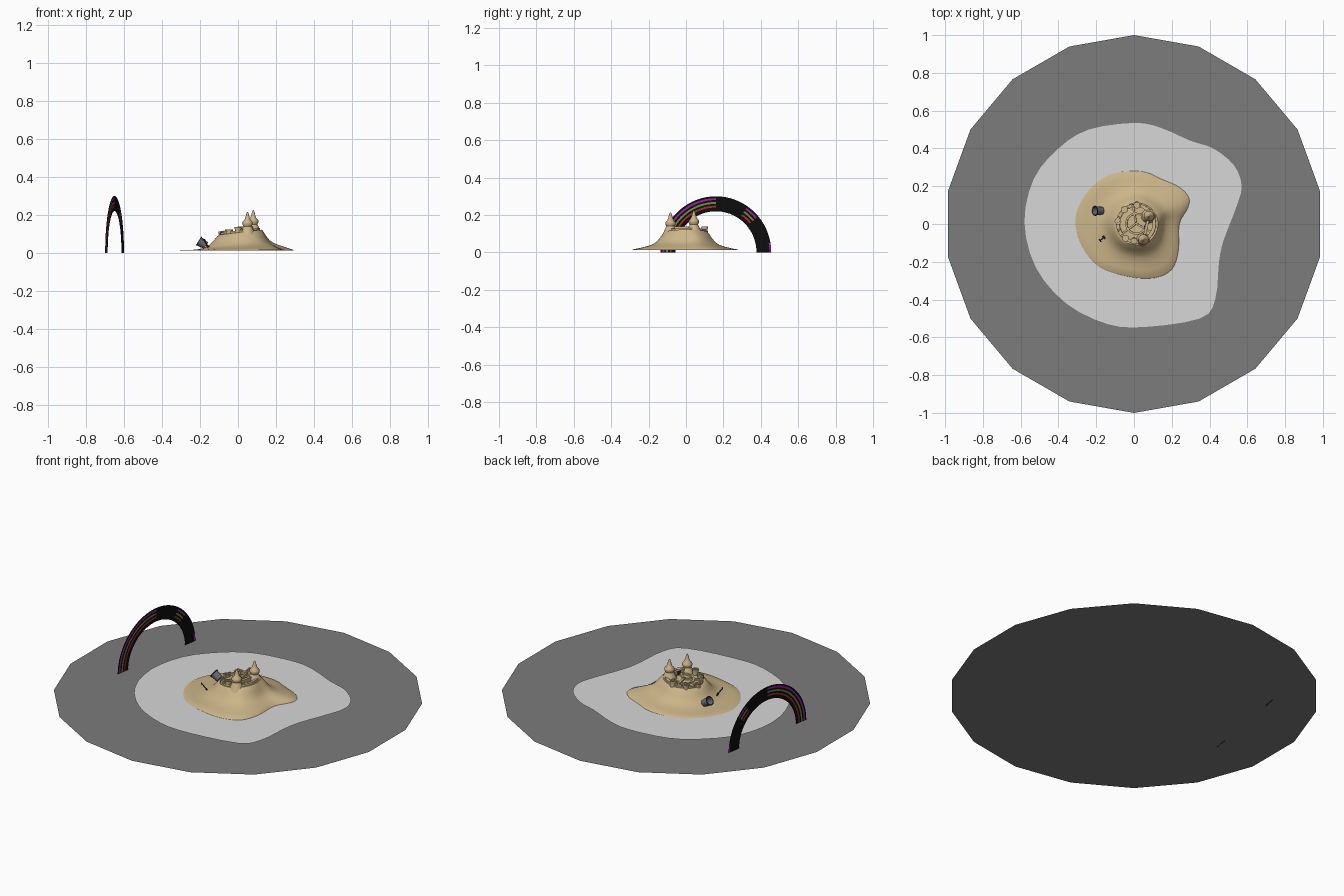
import bpy, bmesh, math
from mathutils import Vector, Matrix

if "Cube" in bpy.data.objects:
    bpy.data.objects.remove(bpy.data.objects["Cube"])


def mat(name, r, g, b):
    m = bpy.data.materials.new(name)
    m.diffuse_color = (r, g, b, 1)
    m.use_nodes = True
    m.node_tree.nodes["Principled BSDF"].inputs["Base Color"].default_value = m.diffuse_color
    return m


DARK = mat("dark grey water", 0.20, 0.20, 0.20)
LIGHT = mat("light grey foam", 0.68, 0.68, 0.68)
SAND = mat("sand", 0.60, 0.46, 0.25)
BLACK = mat("black", 0.004, 0.004, 0.004)
PURPLE = mat("purple", 0.40, 0.01, 0.40)
GREEN = mat("green", 0.13, 0.30, 0.03)
RED = mat("red", 0.40, 0.02, 0.03)
SLATE = mat("slate grey", 0.13, 0.15, 0.17)
IRON = mat("dark iron", 0.03, 0.03, 0.035)


def finish(name, bm, mats, matrix=Matrix(), smooth=False):
    me = bpy.data.meshes.new(name)
    bm.to_mesh(me)
    bm.free()
    for m in mats:
        me.materials.append(m)
    ob = bpy.data.objects.new(name, me)
    bpy.context.collection.objects.link(ob)
    ob.matrix_world = matrix
    if smooth:
        bpy.ops.object.select_all(action='DESELECT')
        ob.select_set(True)
        bpy.context.view_layer.objects.active = ob
        bpy.ops.object.shade_smooth_by_angle(angle=math.radians(40))
    return ob


def closed_spline(pts, sub):
    """Smooth closed outline through pts (Catmull-Rom), counterclockwise."""
    out, n = [], len(pts)
    for i in range(n):
        a, b, c, d = (Vector(pts[(i + k) % n]) for k in (-1, 0, 1, 2))
        for s in range(sub):
            t = s / sub
            out.append(0.5 * (2 * b + (c - a) * t + (2 * a - 5 * b + 4 * c - d) * t * t
                              + (3 * b - a - 3 * c + d) * t ** 3))
    return out


def lathe(name, profile, m, matrix=Matrix(), sides=16, closed=False):
    """Spin (radius, z) points about z; closed=True joins the profile into a loop."""
    bm = bmesh.new()
    rings = []
    for r, z in profile:
        if r < 1e-5:
            rings.append([bm.verts.new((0, 0, z))] * sides)
        else:
            rings.append([bm.verts.new((r * math.cos(2 * math.pi * i / sides),
                                        r * math.sin(2 * math.pi * i / sides), z))
                          for i in range(sides)])
    pairs = list(zip(rings, rings[1:])) + ([(rings[-1], rings[0])] if closed else [])
    for a, b in pairs:
        for i in range(sides):
            j = (i + 1) % sides
            bm.faces.new(list(dict.fromkeys((a[i], a[j], b[j], b[i]))))
    bmesh.ops.recalc_face_normals(bm, faces=bm.faces)
    return finish(name, bm, [m], matrix, True)


def box(name, size, m, matrix):
    bm = bmesh.new()
    bmesh.ops.create_cube(bm, size=1, matrix=Matrix.Diagonal((*size, 1)))
    return finish(name, bm, [m], matrix)


def at(x, y, z):
    return Matrix.Translation((x, y, z))


# water disc: 18 sides, a vertex on +y
bm = bmesh.new()
bm.faces.new([bm.verts.new((math.sin(-k * math.pi / 9), math.cos(k * math.pi / 9), 0.004))
              for k in range(18)])
finish("water_disc", bm, [DARK])

# foam sheet around the island
foam = [(0, .535), (-.24, .5), (-.40, .40), (-.53, .24), (-.58, .01), (-.52, -.23),
        (-.36, -.42), (-.14, -.53), (.06, -.545), (.35, -.50), (.43, -.40), (.45, -.2),
        (.475, -.085), (.54, .085), (.57, .20), (.53, .31), (.42, .40), (.30, .44), (.14, .51)]
bm = bmesh.new()
bm.faces.new([bm.verts.new((p.x, p.y, 0.011)) for p in closed_spline(foam, 3)])
finish("foam_sheet", bm, [LIGHT])

# sand island: rings blended from the shore outline to the castle plateau
shore = [(0, .28), (-.12, .265), (-.22, .20), (-.29, .10), (-.31, 0), (-.275, -.12),
         (-.18, -.23), (-.02, -.28), (.11, -.285), (.20, -.24), (.235, -.14), (.24, 0),
         (.285, .085), (.29, .14), (.24, .195), (.14, .24), (.075, .27)]
line = closed_spline(shore, 4)
centre = Vector((.015, .0))
bm = bmesh.new()
rings = []
for t, z in [(1, .012), (.97, .016), (.75, .022), (.55, .030), (.4, .038), (.27, .052),
             (.16, .075), (.07, .096), (0, .107), (-.5, .105)]:
    ring = []
    for p in line:
        d = (p - centre).normalized()
        q = centre + d * .112 * (1 + min(t, 0))
        if t > 0:
            q = q.lerp(p, t)
        ring.append(bm.verts.new((q.x, q.y, z + .12 * q.x * (1 - max(t, 0)))))
    rings.append(ring)
n = len(line)
for a, b in zip(rings, rings[1:]):
    for i in range(n):
        bm.faces.new((a[i], a[(i + 1) % n], b[(i + 1) % n], b[i]))
bm.faces.new(rings[-1])
finish("sand_island", bm, [SAND], smooth=True)

# two tall drip towers
tower = [(.062, .06), (.048, .095), (.036, .12), (.027, .14), (.022, .15), (.028, .162),
         (.027, .172), (.017, .182), (.011, .197), (.008, .21), (.004, .222), (0, .226)]
for name, x, y, drop in [("tower_front", .05, -.083, -.010), ("tower_back", .08, .042, 0)]:
    lathe(name, tower, SAND, at(x, y, drop), 20)

# round castle walls, tilted with the plateau
tilt = at(.012, .002, .107) @ Matrix.Rotation(-.12, 4, 'Y')
for name, r0, r1, top in [("outer_wall", .088, .106, .012), ("inner_wall", .048, .058, .008)]:
    lathe(name, [(r0, -.02), (r1, -.02), (r1, top), (r0, top)], SAND, tilt, 32, True)
for k in range(11):
    a = math.radians(80 + k * 20)
    box("merlon", (.010, .013, .010), SAND,
        tilt @ Matrix.Rotation(a, 4, 'Z') @ at(.097, 0, .015))

# spokes inside the courtyard
for a in (100, 215, 330):
    box("inner_spoke", (.09, .010, .026), SAND,
        tilt @ Matrix.Rotation(math.radians(a), 4, 'Z') @ at(.05, 0, -.003))

# straight wall between the tall towers and its gate
box("tower_wall", (.014, .10, .04), SAND, at(.065, -.02, .118) @ Matrix.Rotation(-.23, 4, 'Z'))
box("gate", (.004, .022, .022), IRON, at(.0555, -.015, .127) @ Matrix.Rotation(-.23, 4, 'Z'))

# small turrets on the ring
for x, y, top in [(.015, .10, .138), (-.085, .015, .113), (-.05, .075, .122),
                  (-.045, -.075, .124), (.0, -.09, .137)]:
    lathe("small_turret", [(.024, .07), (.016, top - .015), (.018, top - .008), (.018, top),
                           (.011, top), (.011, top - .006), (0, top - .006)],
          SAND, at(x, y, 0), 10)

# tipped bucket with a dark rim
lean = at(-.168, .07, .038) @ Matrix.Rotation(math.radians(-58), 4, 'Y')
lathe("bucket", [(0, 0), (.020, 0), (.025, .046), (.022, .046), (.018, .004), (0, .004)],
      SLATE, lean, 12)
lathe("bucket_rim", [(.023, .042), (.027, .042), (.027, .047), (.023, .047)],
      IRON, lean, 12, True)

# shovel stuck in the sand
foot, head = Vector((-.155, -.068, .028)), Vector((-.180, -.088, .070))
aim = Matrix.Translation(foot) @ (head - foot).to_track_quat('Z', 'Y').to_matrix().to_4x4()
box("shovel_shaft", (.005, .005, .05), IRON, aim @ at(0, 0, .027))
box("shovel_grip", (.018, .005, .005), IRON, aim @ at(0, 0, .052))
box("shovel_blade", (.018, .004, .020), IRON, aim @ at(0, 0, .004))

# flat rainbow arch: eight bands, colours only over part of the sweep
SEG, BANDS = 36, 8
bm = bmesh.new()
grid = [[bm.verts.new((0, (.22 + .01 * b) * math.cos(math.pi * s / SEG),
                       (.22 + .01 * b) * math.sin(math.pi * s / SEG)))
         for b in range(BANDS + 1)] for s in range(SEG + 1)]
stripes = {6: 1, 4: 2, 2: 3}
for s in range(SEG):
    deg = (s + .5) * 180 / SEG
    for b in range(BANDS):
        f = bm.faces.new((grid[s][b], grid[s][b + 1], grid[s + 1][b + 1], grid[s + 1][b]))
        if 40 < deg < 55 or 88 < deg:
            f.material_index = stripes.get(b, 0)
        elif deg < 8 and b == 7:
            f.material_index = 1
finish("rainbow_arch", bm, [BLACK, PURPLE, GREEN, RED],
       at(-.65, .16, 0) @ Matrix.Rotation(math.radians(-9.5), 4, 'Z'))
